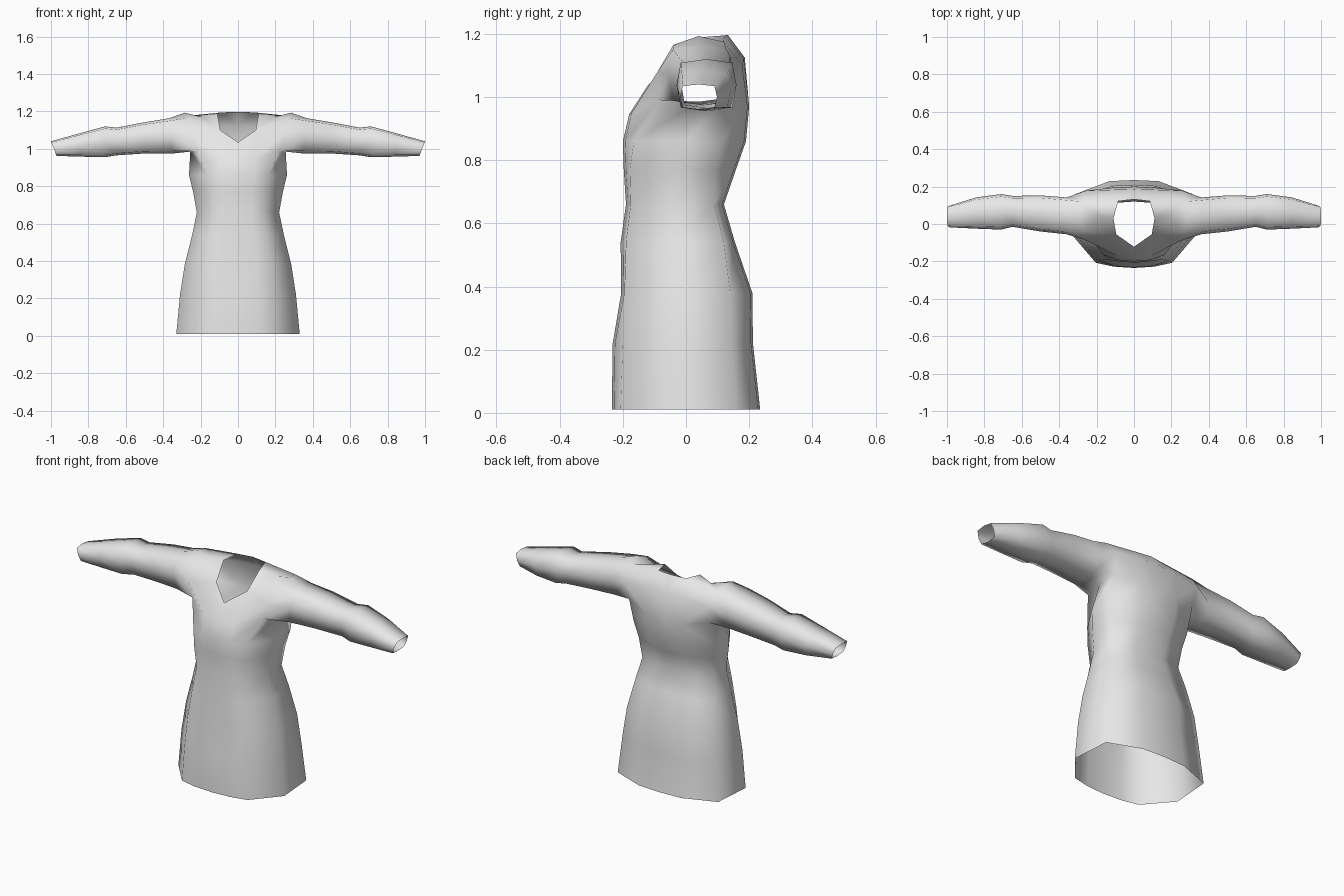
import bpy, bmesh

if "Cube" in bpy.data.objects:
    bpy.data.objects.remove(bpy.data.objects["Cube"])

cloth = bpy.data.materials.new("grey cloth")
cloth.diffuse_color = (0.8, 0.8, 0.8, 1)
cloth.use_nodes = True
cloth.node_tree.nodes["Principled BSDF"].inputs["Base Color"].default_value = cloth.diffuse_color

bm = bmesh.new()


def add(points):
    return [bm.verts.new(p) for p in points]


def bridge(a, b, closed=False):
    n = len(a)
    for i in range(n if closed else n - 1):
        j = (i + 1) % n
        bm.faces.new((a[i], a[j], b[j], b[i]))


# Skirt and bodice: half rings from front centre round to back centre
# z, half width, front y, front corner y, side y, back corner y, back y
rings = [
    (0.01, 0.33, -0.235, -0.207, -0.06, 0.16, 0.235),
    (0.22, 0.31, -0.232, -0.200, -0.06, 0.145, 0.212),
    (0.38, 0.285, -0.205, -0.195, -0.055, 0.14, 0.210),
    (0.54, 0.245, -0.207, -0.190, -0.05, 0.12, 0.155),
    (0.66, 0.220, -0.190, -0.175, -0.045, 0.09, 0.120),
    (0.77, 0.240, -0.197, -0.178, -0.035, 0.095, 0.158),
    (0.86, 0.262, -0.200, -0.165, -0.01, 0.11, 0.190),
]
prev = None
for z, w, f, fc, s, bc, b in rings:
    ring = add([(0, f, z), (0.33 * w, f + 0.007, z), (0.62 * w, fc, z), (w, s, z),
                (0.95 * w, bc, z), (0.4 * w, b - 0.006, z), (0, b, z)])
    if prev:
        bridge(prev, ring)
    prev = ring

# Chest: armhole loop, neckline and back yoke
arm = add([(0.255, 0.04, 0.985), (0.225, -0.085, 0.99), (0.25, -0.09, 1.08), (0.265, -0.04, 1.165),
           (0.285, 0.04, 1.193), (0.28, 0.12, 1.175), (0.26, 0.178, 1.10), (0.25, 0.15, 1.0)])
f0, f1, b1, b0 = add([(0, -0.18, 0.945), (0.09, -0.172, 0.95), (0.11, 0.195, 0.97), (0, 0.2, 0.97)])
bridge(prev, [f0, f1, arm[1], arm[0], arm[7], b1, b0])
n0, n1, n2, n3, n4 = add([(0, -0.122, 1.035), (0.095, -0.055, 1.10), (0.11, 0.03, 1.188),
                          (0.085, 0.122, 1.195), (0, 0.132, 1.197)])
shoulder, p1, p0 = add([(0.19, 0.05, 1.17), (0.11, 0.183, 1.12), (0, 0.186, 1.125)])
for face in ((f0, f1, n1, n0), (f1, arm[1], arm[2], n1), (n1, arm[2], arm[3], shoulder),
             (n1, shoulder, n2), (shoulder, arm[3], arm[4]), (shoulder, arm[4], arm[5]),
             (n2, shoulder, arm[5], n3), (b0, b1, p1, p0), (b1, arm[7], arm[6], p1),
             (p1, arm[6], arm[5], n3), (p0, p1, n3, n4)):
    bm.faces.new(face)

# Sleeve: boxy rings out to the open cuff
# x, front y, back y, bottom z, top z, inward slant of the lower edge
prev = arm
for x, y0, y1, z0, z1, slant in [
    (0.37, -0.055, 0.142, 0.975, 1.163, 0.02),
    (0.50, -0.040, 0.153, 0.975, 1.142, 0),
    (0.65, -0.015, 0.150, 0.965, 1.113, 0),
    (0.71, -0.030, 0.160, 0.955, 1.120, 0),
    (0.85, -0.025, 0.142, 0.958, 1.082, 0.01),
    (1.00, -0.018, 0.098, 0.962, 1.040, 0.03),
]:
    cy, cz, hy, hz = (y0 + y1) / 2, (z0 + z1) / 2, (y1 - y0) / 2, (z1 - z0) / 2
    k = 0.86
    ring = add([(x - slant * (1 - v) / 2, cy + u * hy, cz + v * hz) for u, v in
                ((0, -1), (-k, -k), (-1, 0), (-k, k), (0, 1), (k, k), (1, 0), (k, -k))])
    bridge(prev, ring, True)
    prev = ring

# Mirror to the other side and weld the centre line
geom = bm.verts[:] + bm.edges[:] + bm.faces[:]
bmesh.ops.mirror(bm, geom=geom, axis='X', merge_dist=0.0005)
bmesh.ops.remove_doubles(bm, verts=bm.verts[:], dist=0.0005)
bmesh.ops.recalc_face_normals(bm, faces=bm.faces[:])
# Make sure the cloth faces outward
front = min(bm.faces, key=lambda fc: fc.calc_center_median().y)
if front.normal.y > 0:
    bmesh.ops.reverse_faces(bm, faces=bm.faces[:])
for face in bm.faces:
    face.smooth = True

mesh = bpy.data.meshes.new("tunic")
bm.to_mesh(mesh)
bm.free()
mesh.materials.append(cloth)
tunic = bpy.data.objects.new("tunic", mesh)
bpy.context.collection.objects.link(tunic)
